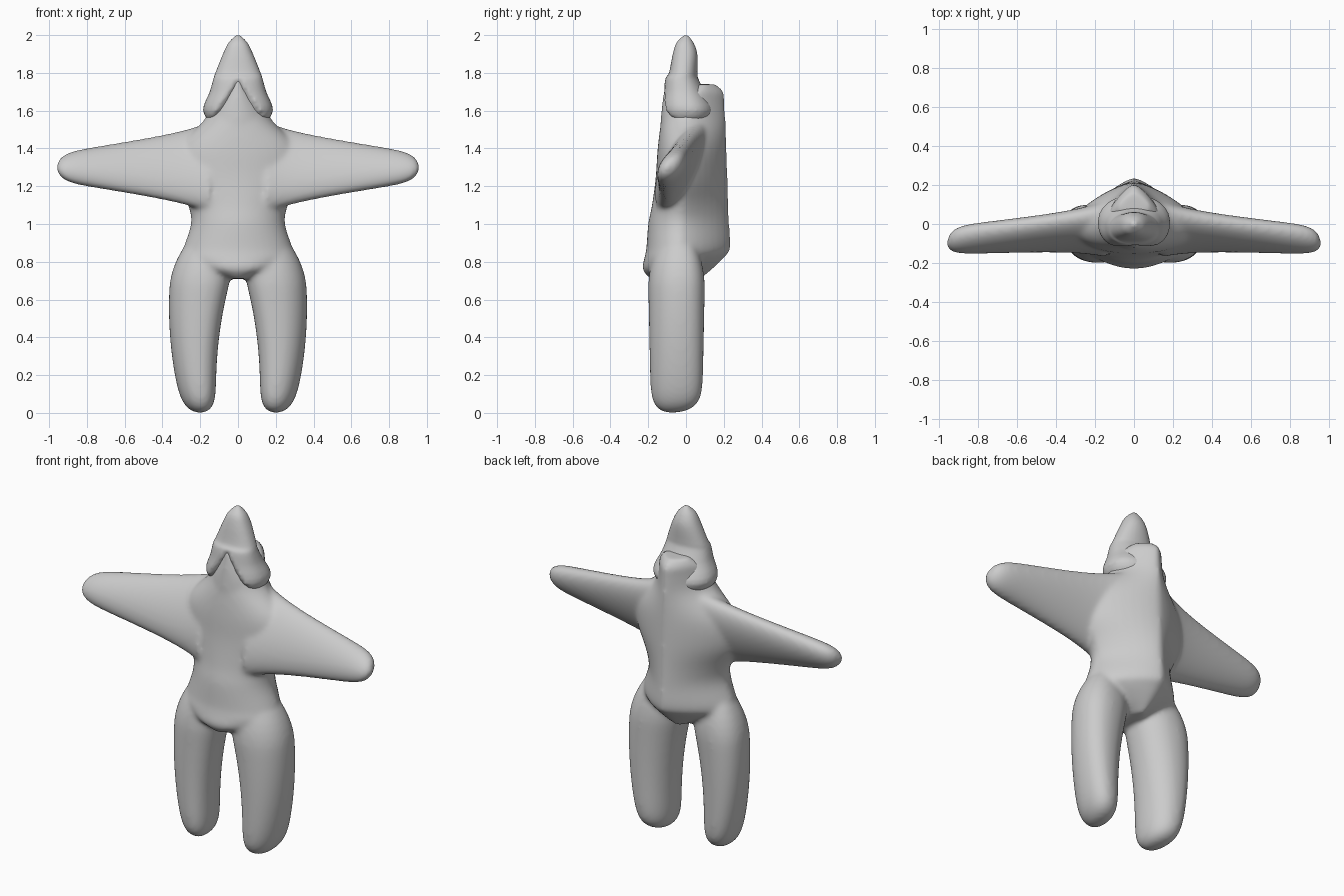
import bpy, bmesh, math
from mathutils import Vector

if "Cube" in bpy.data.objects:
    bpy.data.objects.remove(bpy.data.objects["Cube"])

SIDES = 40
STEPS = 32
ANGLES = [math.tau * k / SIDES for k in range(SIDES)]

shade = (0.6, 0.6, 0.6, 1)
grey = bpy.data.materials.new("clay grey")
grey.use_nodes = True
grey.diffuse_color = shade
grey.node_tree.nodes["Principled BSDF"].inputs["Base Color"].default_value = shade


def power(value, roundness):
    return math.copysign(abs(value) ** (2 / roundness), value)


def spline(before, start, end, after, t):
    """Point at t between start and end on a smooth curve."""
    bend = 2 * before - 5 * start + 4 * end - after
    twist = after - before + 3 * (start - end)
    return start + ((end - before) * t + bend * t ** 2 + twist * t ** 3) / 2


def smooth_rows(rows, steps=4):
    padded = [rows[0], *rows, rows[-1]]
    result = []
    for four in zip(padded, padded[1:], padded[2:], padded[3:]):
        for k in range(steps):
            result.append([spline(*values, k / steps) for values in zip(*four)])
    return result + [rows[-1]]


def skin(bm, rings):
    """Join rings of points into a closed tube."""
    loops = [[bm.verts.new(point) for point in ring] for ring in rings]
    for low, high in zip(loops, loops[1:]):
        for k in range(SIDES):
            bm.faces.new((low[k - 1], low[k], high[k], high[k - 1]))
    bm.faces.new(reversed(loops[0]))
    bm.faces.new(loops[-1])


def trunk_rings(rows, widest, front_round, back_round):
    """Rings from rows of height, half width, front and back;
    widest is how far from front to back the sides stick out most."""
    rings = []
    for z, half, front, back in smooth_rows(rows):
        middle = front + (back - front) * widest
        ring = []
        for angle in ANGLES:
            s = math.sin(angle)
            roundness, reach = (back_round, back - middle) if s > 0 else (front_round, middle - front)
            x = half * power(math.cos(angle), roundness)
            ring.append(Vector((x, middle + reach * power(s, roundness), z)))
        rings.append(ring)
    return rings


def limb_rings(section):
    """Rings from root to rounded tip, closer together at the tip."""
    rings = []
    for k in range(STEPS + 1):
        t = math.sin(math.pi / 2 * k / STEPS)
        tip = max(math.sqrt(1 - t ** 20), 0.02)
        rings.append([section(t, tip, math.cos(a), math.sin(a)) for a in ANGLES])
    return rings


def arm_section(t, tip, c, s):
    flare = 0.03 * (1 - t) ** 6
    height = (0.21 - 0.135 * t + flare) * tip
    thick = (0.085 - 0.017 * t + flare) * tip
    lean = 0.35 * height
    middle = -0.025 - 0.06 * t - 0.02 * (1 - tip)
    return Vector((0.15 + 0.81 * t, middle + thick * c + lean * s, 1.3 + height * s))


def leg_section(t, tip, c, s):
    z = 0.9 * (1 - t)
    hip = 1 - 6 * max(z - 0.65, 0) ** 2
    half = (0.09 + 0.1 * z) * tip * hip
    depth = (0.135 + 0.02 * z) * tip * hip
    centre = 0.2 + 0.17 * z - 0.24 * z ** 2
    middle = -0.05 - 0.03 * (1 - tip) + 0.02 * c * tip
    return Vector((centre + half * power(c, 2.2), middle + depth * power(s, 2.2), z))


def mirrored(rings):
    return [[Vector((-p.x, p.y, p.z)) for p in ring] for ring in rings]


def finish(bm, name, voxel, passes):
    """Fuse the tubes into one smooth skin."""
    bmesh.ops.recalc_face_normals(bm, faces=bm.faces)
    mesh = bpy.data.meshes.new(name)
    bm.to_mesh(mesh)
    bm.free()
    mesh.materials.append(grey)
    obj = bpy.data.objects.new(name, mesh)
    bpy.context.collection.objects.link(obj)
    remesh = obj.modifiers.new("fuse", "REMESH")
    remesh.mode = "VOXEL"
    remesh.voxel_size = voxel
    remesh.use_smooth_shade = True
    relax = obj.modifiers.new("relax", "SMOOTH")
    relax.factor = 0.5
    relax.iterations = passes


# Torso with a ridge down the back, ending in a hump behind the head
torso = [
    (0.71, 0.06, -0.19, 0.08),
    (0.76, 0.2, -0.23, 0.14),
    (0.82, 0.29, -0.22, 0.2),
    (0.87, 0.29, -0.21, 0.235),
    (1, 0.25, -0.2, 0.23),
    (1.1, 0.265, -0.18, 0.225),
    (1.25, 0.33, -0.16, 0.22),
    (1.4, 0.32, -0.15, 0.215),
    (1.55, 0.18, -0.13, 0.21),
    (1.65, 0.145, -0.1, 0.205),
    (1.7, 0.12, -0.03, 0.2),
    (1.74, 0.08, 0.05, 0.16),
]
body = bmesh.new()
skin(body, trunk_rings(torso, 0.4, 2, 1.35))

# Throat wedge that rises into the hood opening
throat = [(1.45, 0.18, -0.14, 0.08), (1.6, 0.14, -0.13, 0.07), (1.76, 0.03, -0.11, 0.03)]
skin(body, trunk_rings(throat, 0.6, 1.9, 2))

# Mirrored arms and legs
for section in (arm_section, leg_section):
    limb = limb_rings(section)
    skin(body, limb)
    skin(body, mirrored(limb))
finish(body, "body", 0.011, 16)

# Pointed hood
hood = [
    (1.51, 0.13, -0.1, 0.1),
    (1.6, 0.185, -0.13, 0.15),
    (1.7, 0.15, -0.12, 0.1),
    (1.77, 0.13, -0.11, 0.065),
    (1.8, 0.12, -0.09, 0.06),
    (1.9, 0.08, -0.07, 0.06),
    (1.96, 0.05, -0.05, 0.04),
    (2, 0.01, -0.01, 0.01),
]
hood_rings = trunk_rings(hood, 0.5, 2.4, 2.1)

# Notch in the hood front, shaped like an upturned V
for ring in hood_rings:
    for point in ring:
        depth = (1.77 - point.z) * 0.7 - abs(point.x)
        if point.y < 0 and depth > 0:
            point.y += min(depth, 0.04)
head = bmesh.new()
skin(head, hood_rings)
finish(head, "hood", 0.008, 4)
